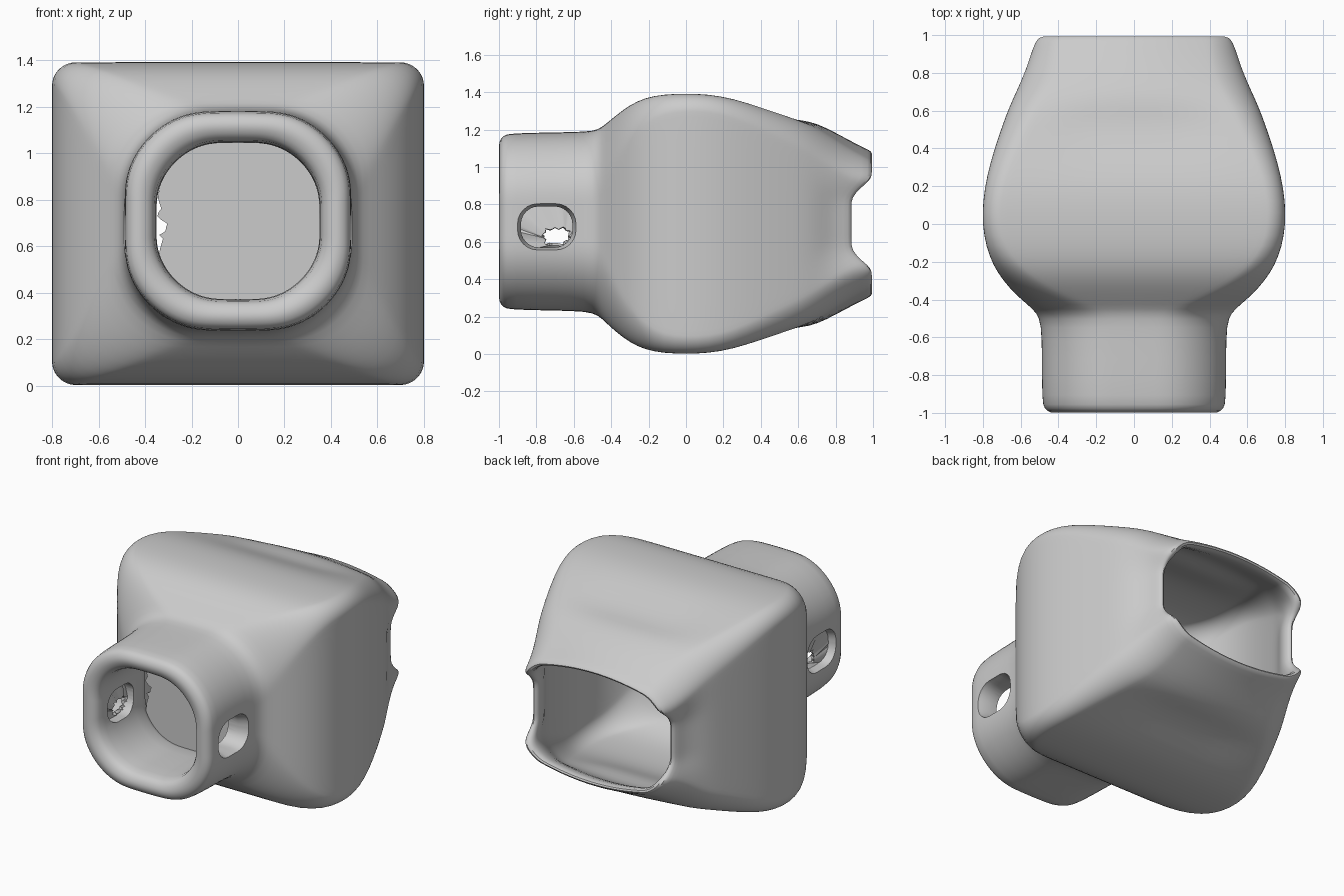
import bpy, bmesh, math, random

if "Cube" in bpy.data.objects:
    bpy.data.objects.remove(bpy.data.objects["Cube"])

random.seed(4)
ZC = 0.697


def smooth(a, b, v):
    t = max(0.0, min(1.0, (v - a) / (b - a)))
    return t * t * (3 - 2 * t)


def rounded_rect(hx, hz, r, arc=10, side=8):
    """Closed list of (x, z) points with a constant count."""
    corners = [(1, 1), (-1, 1), (-1, -1), (1, -1)]
    pts = []
    for k, (sx, sz) in enumerate(corners):
        cx, cz = sx * (hx - r), sz * (hz - r)
        for i in range(arc + 1):
            a = math.radians(90 * (k + i / arc))
            pts.append((cx + r * math.cos(a), cz + r * math.sin(a)))
        nx, nz = corners[(k + 1) % 4]
        ex, ez = nx * (hx - r), nz * (hz - r)
        a = math.radians(90 * (k + 1))
        for i in range(1, side):
            t = i / side
            pts.append((cx + (ex - cx) * t + r * math.cos(a),
                        cz + (ez - cz) * t + r * math.sin(a)))
    return pts


def link(name, bm):
    mesh = bpy.data.meshes.new(name)
    bm.to_mesh(mesh)
    bm.free()
    ob = bpy.data.objects.new(name, mesh)
    bpy.context.collection.objects.link(ob)
    return ob


def loft(name, rings, closed):
    bm = bmesh.new()
    loops = [[bm.verts.new(p) for p in ring] for ring in rings]
    n = len(loops[0])
    pairs = list(zip(loops, loops[1:]))
    if closed:
        pairs.append((loops[-1], loops[0]))
    for a, b in pairs:
        for i in range(n):
            j = (i + 1) % n
            bm.faces.new((a[i], a[j], b[j], b[i]))
    if not closed:
        bm.faces.new(loops[0])
        bm.faces.new(loops[-1])
    bmesh.ops.recalc_face_normals(bm, faces=bm.faces)
    return link(name, bm)


# Sections along y: (y, half width, half height, corner radius)
neck = [(-0.70, .35, .337, .26), (-0.94, .35, .337, .26), (-0.98, .37, .357, .27),
        (-1.00, .41, .395, .29), (-1.00, .44, .425, .31), (-0.98, .475, .46, .33),
        (-0.94, .487, .472, .34), (-0.70, .487, .476, .34), (-0.53, .49, .48, .34)]
body = [(-0.47, .515, .495, .35), (-0.43, .56, .53, .32), (-0.37, .63, .582, .26),
        (-0.30, .692, .635, .20), (-0.22, .745, .673, .15), (-0.12, .783, .692, .11),
        (0.0, .803, .696, .10), (0.12, .80, .692, .10), (0.25, .78, .67, .11),
        (0.40, .738, .622, .13), (0.52, .697, .582, .15), (0.62, .66, .557, .16),
        (0.70, .623, .537, .17), (0.80, .58, .487, .17), (0.90, .55, .432, .16),
        (0.98, .53, .395, .14)]
lip = [(1.0, .512, .378, .14), (0.98, .485, .355, .14)]
inner = [(y, hx - .06, hz - .055, r) for y, hx, hz, r in reversed(body[2:-1])]
throat = [(-0.42, .38, .36, .28), (-0.50, .35, .337, .26)]


def section(y, hx, hz, r):
    ring = []
    at_neck = 1 - smooth(-.55, -.38, y)
    arch = 0.07 * at_neck + 0.22 * smooth(.5, 1.0, y)
    for x, z in rounded_rect(hx, hz, r):
        z *= 1 - arch * (x / hx) ** 2
        # side notches in the rear mouth
        cut = 0.11 * (1 - smooth(.13, .26, abs(z))) * smooth(.65, 1.0, y)
        # shallow dents across the top and underside
        dent = 0.025 * math.exp(-((y - 0.47) / 0.1) ** 2) * (1 - smooth(.25, .55, abs(x)))
        if abs(z) > 0.4:
            z -= math.copysign(dent, z)
        ring.append((x, y - cut, ZC + 0.012 * at_neck + z))
    return ring


# Hollow body with neck and rear mouth, one continuous shell
shell = loft("hollow_body", [section(*s) for s in neck + body + lip + inner + throat], True)
sub = shell.modifiers.new("smooth", 'SUBSURF')
sub.levels = sub.render_levels = 1

# Side openings through the neck
rings = [[(x, -0.745 + a, 0.68 + b) for a, b in rounded_rect(.145 * s, .115 * s, .10 * s, 6, 3)]
         for x, s in ((-.6, 1.25), (-.47, 1.05), (-.43, .95), (.43, .95), (.47, 1.05), (.6, 1.25))]
cutter = loft("neck_hole_cutter", rings, False)
cutter.hide_render = True
cut = shell.modifiers.new("neck_holes", 'BOOLEAN')
cut.object = cutter
cut.operation = 'DIFFERENCE'
cut.solver = 'EXACT'

# Inner partition at the neck base, ragged along its left edge
bm = bmesh.new()
verts = []
for x, z in rounded_rect(.37, .355, .29):
    if x < -.25 and abs(z) < .18:
        x = -.35 + random.uniform(0, .05)
    verts.append(bm.verts.new((x, -0.49, ZC + z)))
bm.faces.new(verts)
partition = link("neck_partition", bm)
solid = partition.modifiers.new("thickness", 'SOLIDIFY')
solid.thickness = 0.02

# Thin broken web that mostly closes the left neck opening
bm = bmesh.new()
outer = [bm.verts.new((-.42, -.745 + a, .68 + b)) for a, b in rounded_rect(.155, .125, .10, 5, 3)]
hole = []
for a, b in rounded_rect(.075, .05, .045, 5, 3):
    k = random.uniform(.8, 1.15)
    hole.append(bm.verts.new((-.40 + random.uniform(-.01, .01), -.69 + a * k, .625 + b * k)))
for i in range(len(outer)):
    j = (i + 1) % len(outer)
    bm.faces.new((outer[i], outer[j], hole[j], hole[i]))
web = link("left_opening_web", bm)
solid = web.modifiers.new("thickness", 'SOLIDIFY')
solid.thickness = 0.02

# Apply the modifiers and shade
for ob in (shell, partition, web):
    bpy.ops.object.select_all(action='DESELECT')
    ob.select_set(True)
    bpy.context.view_layer.objects.active = ob
    for m in list(ob.modifiers):
        bpy.ops.object.modifier_apply(modifier=m.name)
    bpy.ops.object.shade_smooth_by_angle(angle=math.radians(40))
bpy.data.objects.remove(cutter)
